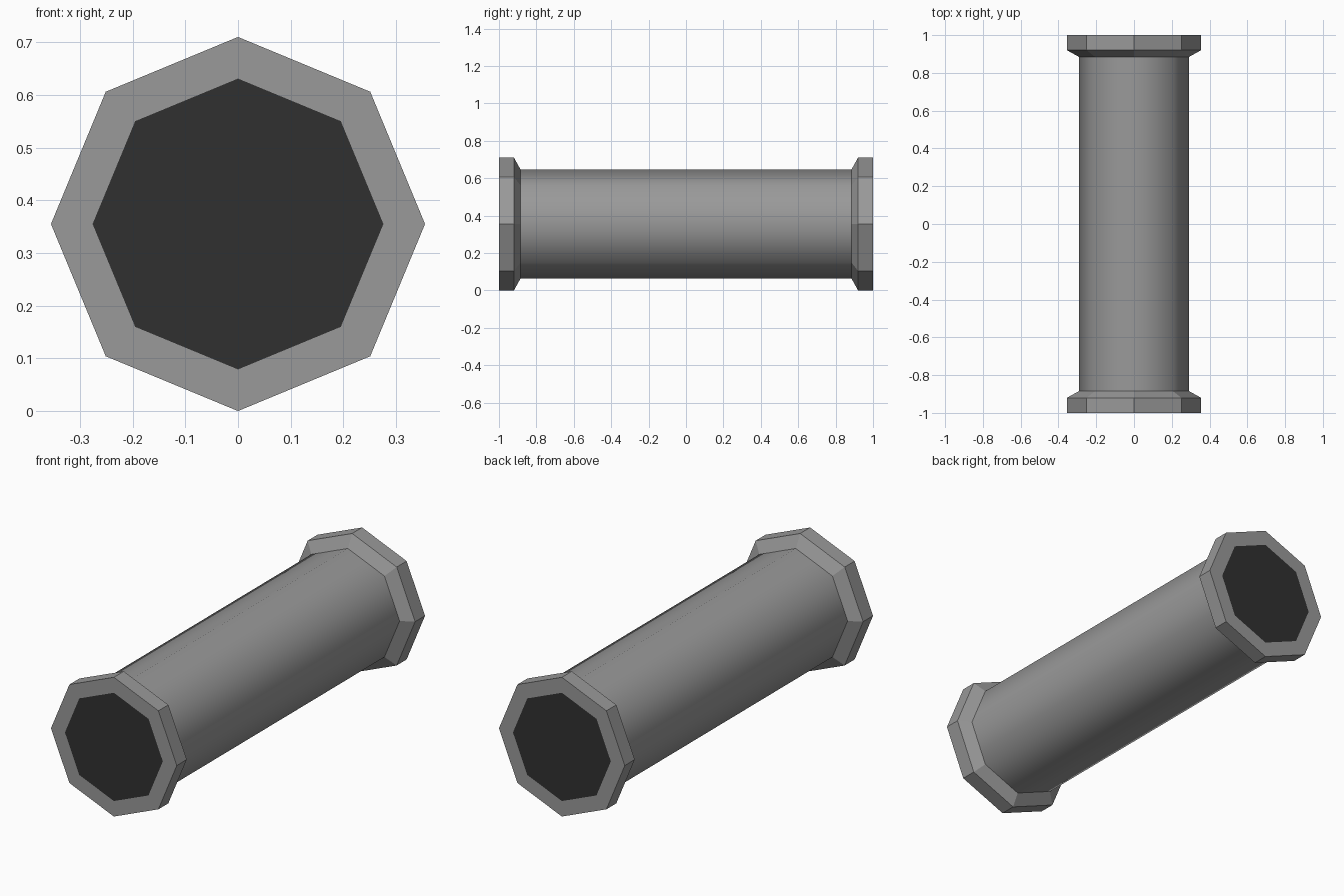
import bpy, bmesh, math

if "Cube" in bpy.data.objects:
    bpy.data.objects.remove(bpy.data.objects["Cube"])

R, SIDES = 0.355, 8          # flange radius (also centre height), octagonal section
BODY_R, HOLE_R = 0.292, 0.276


def material(name, value):
    m = bpy.data.materials.new(name)
    m.diffuse_color = (value, value, value, 1)
    m.use_nodes = True
    m.node_tree.nodes["Principled BSDF"].inputs["Base Color"].default_value = m.diffuse_color
    return m


grey = material("pipe grey", 0.32)
dark = material("opening dark", 0.03)


def lathe(name, profile, smooth=False, cap=False):
    """Sweep (y, radius) points round the pipe axis; cap closes the first ring."""
    bm = bmesh.new()
    rings = []
    for y, r in profile:
        rings.append([bm.verts.new((r * math.cos(2 * math.pi * i / SIDES), y,
                                    R + r * math.sin(2 * math.pi * i / SIDES)))
                      for i in range(SIDES)])
    for a, b in zip(rings, rings[1:]):
        for i in range(SIDES):
            j = (i + 1) % SIDES
            f = bm.faces.new((a[i], a[j], b[j], b[i]))
            f.smooth = smooth
    if cap:
        bm.faces.new(rings[0]).material_index = 1
    bmesh.ops.recalc_face_normals(bm, faces=bm.faces)
    # make sure the normals point away from the axis
    side = max(bm.faces, key=lambda f: f.calc_center_median().x)
    if side.normal.x < 0:
        bmesh.ops.reverse_faces(bm, faces=bm.faces)
    mesh = bpy.data.meshes.new(name)
    bm.to_mesh(mesh)
    bm.free()
    mesh.materials.append(grey)
    mesh.materials.append(dark)
    ob = bpy.data.objects.new(name, mesh)
    bpy.context.collection.objects.link(ob)
    return ob


# Smooth-shaded pipe body
lathe("pipe_body", [(-0.885, BODY_R), (0.885, BODY_R)], smooth=True)

# Flat-shaded flanges with a chamfer towards the body and a dark opening
for name, s in (("front_flange", -1), ("back_flange", 1)):
    lathe(name, [(s * 1.0, HOLE_R), (s * 1.0, R), (s * 0.92, R),
                 (s * 0.885, BODY_R)], cap=True)
